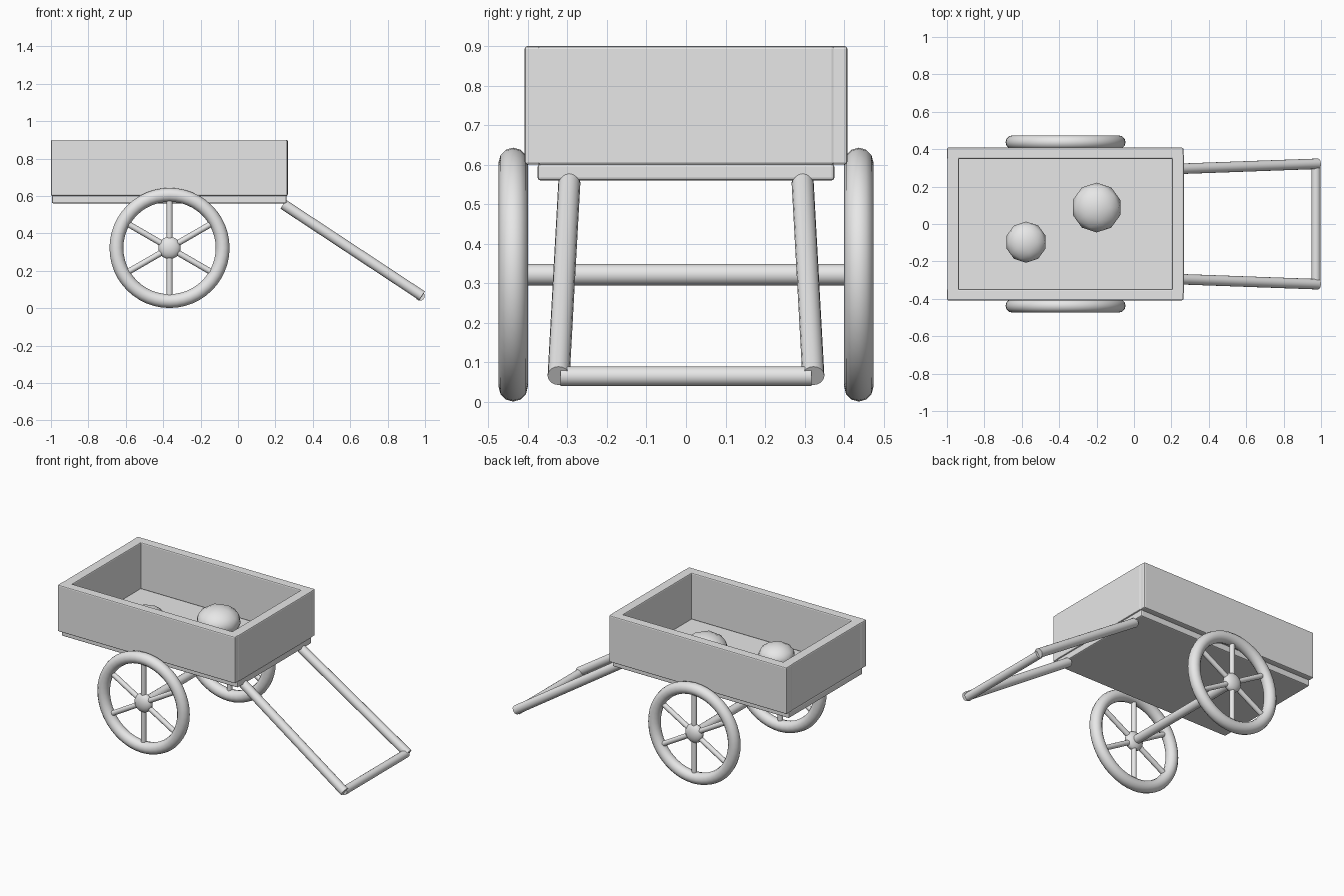
import bpy, math
from mathutils import Vector

if "Cube" in bpy.data.objects:
    bpy.data.objects.remove(bpy.data.objects["Cube"])

grey = bpy.data.materials.new("light_grey")
grey.diffuse_color = (0.8, 0.8, 0.8, 1)
grey.use_nodes = True
grey.node_tree.nodes["Principled BSDF"].inputs["Base Color"].default_value = grey.diffuse_color

WHEEL_X, WHEEL_Z, WHEEL_Y = -0.366, 0.322, 0.437


def finish(name, smooth=True):
    ob = bpy.context.object
    ob.name = name
    ob.data.materials.append(grey)
    if smooth:
        bpy.ops.object.shade_smooth_by_angle(angle=math.radians(40))
    return ob


def box(name, x0, x1, y0, y1, z0, z1, bevel=0.007):
    bpy.ops.mesh.primitive_cube_add(
        size=1, location=((x0 + x1) / 2, (y0 + y1) / 2, (z0 + z1) / 2))
    ob = bpy.context.object
    ob.scale = (x1 - x0, y1 - y0, z1 - z0)
    bpy.ops.object.transform_apply(location=False, rotation=False, scale=True)
    mod = ob.modifiers.new("rounded_edges", 'BEVEL')
    mod.width, mod.segments = bevel, 2
    return finish(name, False)


def rod(name, a, b, radius, sides=16):
    a, b = Vector(a), Vector(b)
    d = b - a
    bpy.ops.mesh.primitive_cylinder_add(
        vertices=sides, radius=radius, depth=d.length, location=(a + b) / 2,
        rotation=d.to_track_quat('Z', 'Y').to_euler())
    return finish(name)


# Cart bed: floor, end boards, side boards
box("floor", -0.995, 0.26, -0.375, 0.375, 0.56, 0.602)
box("rear_board", -0.998, -0.935, -0.375, 0.375, 0.60, 0.90)
box("front_board", 0.203, 0.266, -0.375, 0.375, 0.60, 0.90)

for side, s in (("right", -1), ("left", 1)):
    y0, y1 = sorted((s * 0.348, s * 0.408))
    box(f"{side}_side_board", -1.0, 0.264, y0, y1, 0.60, 0.90)

    # Wheel: rim, flattened hub, three full-width spokes
    y = s * WHEEL_Y
    bpy.ops.mesh.primitive_torus_add(
        major_segments=48, minor_segments=12, major_radius=0.284, minor_radius=0.037,
        location=(WHEEL_X, y, WHEEL_Z), rotation=(math.pi / 2, 0, 0))
    finish(f"{side}_wheel_rim")
    bpy.ops.mesh.primitive_uv_sphere_add(
        segments=16, ring_count=10, radius=0.06, location=(WHEEL_X, y, WHEEL_Z))
    bpy.context.object.scale.y = 0.6
    finish(f"{side}_wheel_hub")
    for i in range(3):
        ang = math.pi / 2 + i * math.pi / 3
        dx, dz = 0.27 * math.cos(ang), 0.27 * math.sin(ang)
        rod(f"{side}_spoke_{i + 1}", (WHEEL_X - dx, y, WHEEL_Z - dz),
            (WHEEL_X + dx, y, WHEEL_Z + dz), 0.016, 12)

    # Sloping pull shaft
    rod(f"{side}_shaft", (0.243, s * 0.295, 0.555), (0.984, s * 0.322, 0.066), 0.028)

rod("axle", (WHEEL_X, -WHEEL_Y, WHEEL_Z), (WHEEL_X, WHEEL_Y, WHEEL_Z), 0.027)
rod("crossbar", (0.973, -0.318, 0.065), (0.973, 0.318, 0.065), 0.025)

# Rounded cargo resting on the floor
for name, x, y, r in (("large_cargo", -0.2, 0.088, 0.133), ("small_cargo", -0.577, -0.097, 0.11)):
    bpy.ops.mesh.primitive_ico_sphere_add(
        subdivisions=2, radius=r, location=(x, y, 0.60 + 0.7 * r))
    bpy.context.object.scale.z = 0.7
    finish(name)
